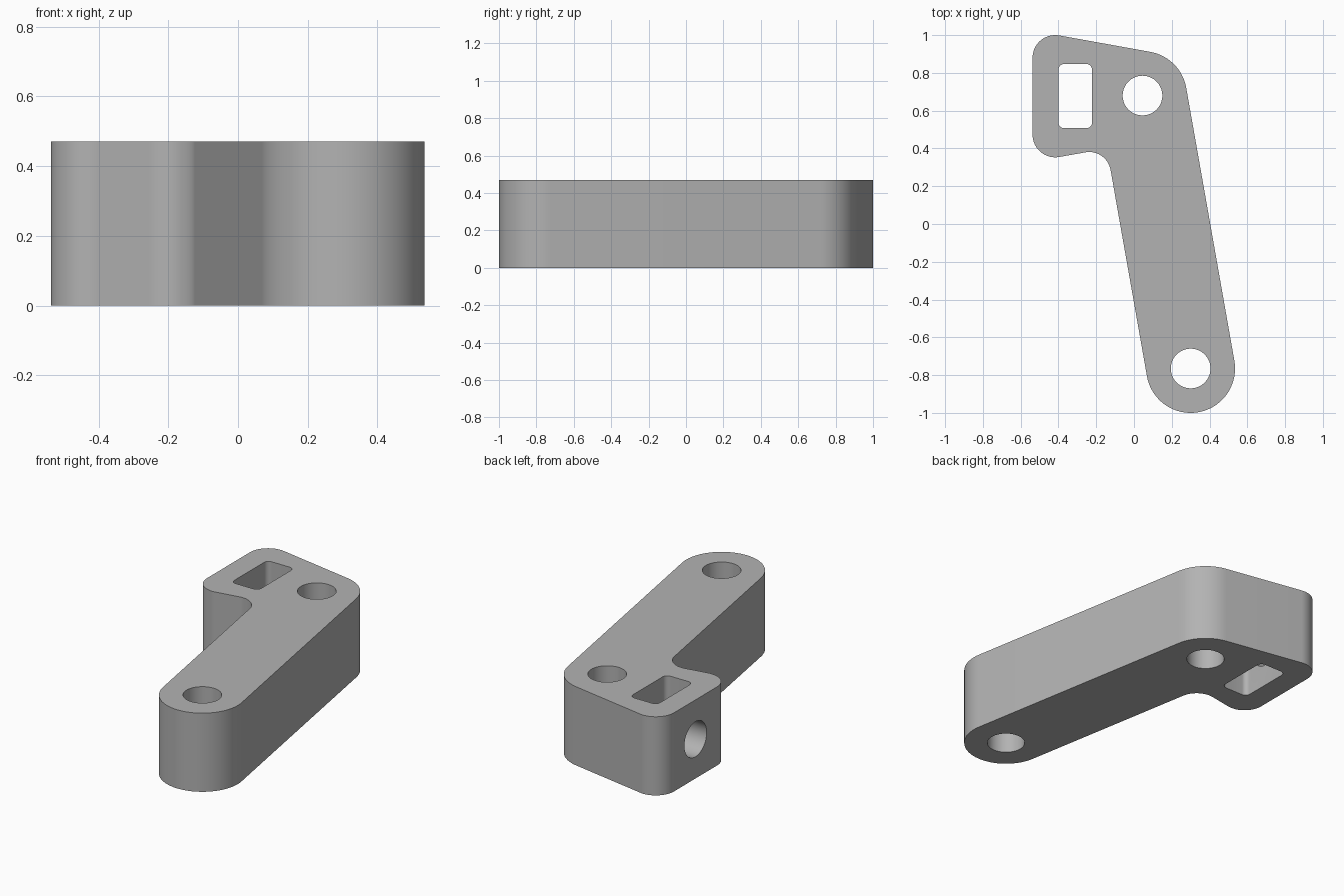
import bpy, bmesh, math
from mathutils import Vector, Matrix

cube = bpy.data.objects.get("Cube")
if cube:
    bpy.data.objects.remove(cube, do_unlink=True)

HEIGHT = 0.47
TILT = math.radians(10)
ARM_R, CORNER_R, FILLET_R, HOLE_R = 0.235, 0.12, 0.115, 0.105

grey = bpy.data.materials.new("plain grey")
grey.use_nodes = True
grey.diffuse_color = (0.45, 0.45, 0.45, 1)
grey.node_tree.nodes["Principled BSDF"].inputs["Base Color"].default_value = (0.45, 0.45, 0.45, 1)


def arc(center, radius, start, end, steps=24):
    """Points on an arc; angles in degrees."""
    angles = [math.radians(start + (end - start) * i / steps) for i in range(steps + 1)]
    return [Vector((center[0] + radius * math.cos(a), center[1] + radius * math.sin(a))) for a in angles]


def prism(name, outline, z0, z1):
    """Extrude a closed counter-clockwise outline between two heights."""
    bm = bmesh.new()
    face = bm.faces.new([bm.verts.new((p.x, p.y, z0)) for p in outline])
    top = bmesh.ops.extrude_face_region(bm, geom=[face])["geom"]
    bmesh.ops.translate(bm, vec=(0, 0, z1 - z0), verts=[v for v in top if isinstance(v, bmesh.types.BMVert)])
    bmesh.ops.recalc_face_normals(bm, faces=bm.faces)
    mesh = bpy.data.meshes.new(name)
    bm.to_mesh(mesh)
    bm.free()
    mesh.materials.append(grey)
    obj = bpy.data.objects.new(name, mesh)
    bpy.context.scene.collection.objects.link(obj)
    return obj


# Key centres of the outline
foot = Vector((0.30, -0.765))
elbow = Vector((0.045, 0.68))
upper = Vector((-0.417, 0.88))
lower = Vector((-0.417, 0.473))

# Fillet centre, tangent to the arm side and to the underside of the head
n1 = Vector((-math.cos(TILT), -math.sin(TILT)))
n2 = Vector((math.sin(TILT), -math.cos(TILT)))
fillet = n1 * (n1.dot(foot) + ARM_R + FILLET_R) + n2 * (n2.dot(lower) + CORNER_R + FILLET_R)

outline = (arc(foot, ARM_R, -170, 10, 48)
           + arc(elbow, ARM_R, 10, 80)
           + arc(upper, CORNER_R, 80, 180)
           + arc(lower, CORNER_R, 180, 280)
           + arc(fillet, FILLET_R, 100, 10))
bracket = prism("bracket_arm", outline, 0, HEIGHT)

# Vertical bores at both ends of the arm
cutters = [prism(name, arc(c, HOLE_R, 0, 360, 64)[:-1], -0.1, HEIGHT + 0.1)
           for name, c in (("foot_bore_cutter", foot), ("elbow_bore_cutter", elbow))]

# Rounded rectangular pocket through the head
r = 0.03
x0, x1, y0, y1 = -0.40, -0.222, 0.507, 0.847
pocket = (arc((x1 - r, y1 - r), r, 0, 90, 8) + arc((x0 + r, y1 - r), r, 90, 180, 8)
          + arc((x0 + r, y0 + r), r, 180, 270, 8) + arc((x1 - r, y0 + r), r, 270, 360, 8))
cutters.append(prism("pocket_cutter", pocket, -0.1, HEIGHT + 0.1))

# Side bore from the end of the head into the pocket
side = prism("side_bore_cutter", arc((0, 0), HOLE_R, 0, 360, 64)[:-1], -0.70, -0.31)
side.data.transform(Matrix.Translation((0, 0.677, HEIGHT / 2)) @ Matrix.Rotation(math.pi / 2, 4, 'Y'))
cutters.append(side)

# Cut the openings, then smooth the rounded walls
bpy.ops.object.select_all(action='DESELECT')
bpy.context.view_layer.objects.active = bracket
bracket.select_set(True)
for cutter in cutters:
    cutter.hide_render = True
    mod = bracket.modifiers.new(cutter.name, 'BOOLEAN')
    mod.operation = 'DIFFERENCE'
    mod.solver = 'EXACT'
    mod.object = cutter
    bpy.ops.object.modifier_apply(modifier=mod.name)
for cutter in cutters:
    bpy.data.objects.remove(cutter, do_unlink=True)
bpy.ops.object.shade_smooth_by_angle(angle=math.radians(30))
